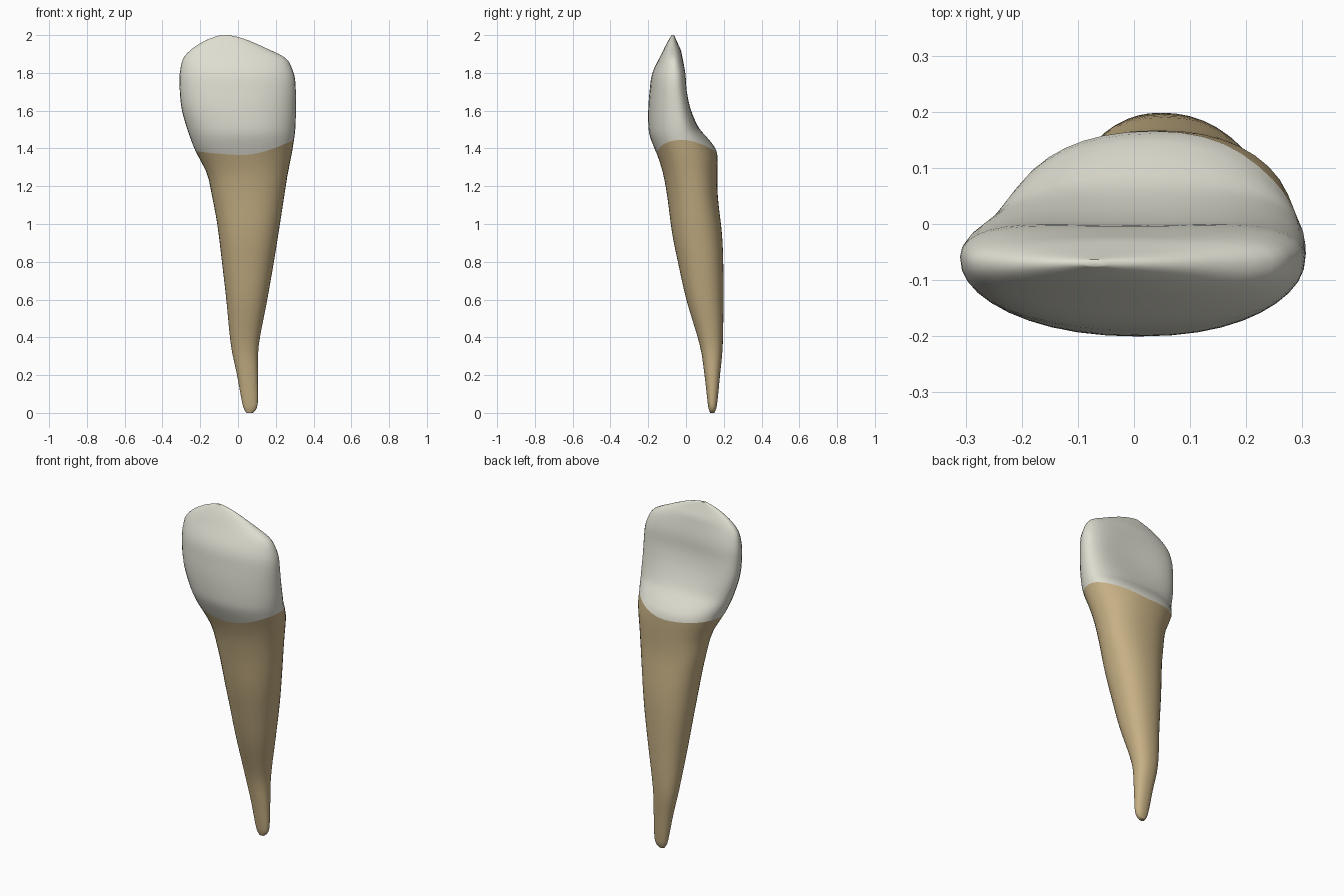
import bpy
from math import sin, cos, pi, copysign

default = bpy.data.objects.get("Cube")
if default:
    bpy.data.objects.remove(default, do_unlink=True)

SEGMENTS = 40
NECK = 1.365  # lowest height of the line between crown and root

# height, right edge, left edge
WIDTHS = [
    (0, .045, .078), (.02, .032, .097), (.06, .021, .105), (.2, -.005, .106),
    (.35, -.036, .109), (.6, -.062, .155), (.8, -.085, .19), (1, -.11, .222),
    (1.15, -.138, .245), (1.27, -.165, .264), (1.38, -.222, .286),
    (1.5, -.268, .303), (1.62, -.3, .306), (1.76, -.31, .303),
    (1.82, -.305, .287), (1.88, -.288, .25), (1.93, -.24, .15),
    (1.97, -.175, .06), (1.99, -.125, 0), (2, -.09, -.05),
]
# height, front, ridge (widest line), back
DEPTHS = [
    (0, .127, .138, .15), (.03, .118, .138, .162), (.2, .098, .138, .18),
    (.35, .075, .135, .194), (.6, .002, .1, .198), (.8, -.043, .08, .197),
    (.95, -.073, .06, .19), (1.15, -.1, .04, .168), (1.27, -.122, .02, .166),
    (1.36, -.15, 0, .166), (1.4, -.167, -.015, .156), (1.46, -.19, -.025, .11),
    (1.5, -.198, -.03, .078), (1.6, -.2, -.045, .05), (1.7, -.193, -.055, .032),
    (1.8, -.178, -.06, .018), (1.9, -.13, -.068, -.018),
    (1.96, -.1, -.07, -.045), (2, -.076, -.07, -.063),
]


def sample(table, z):
    """Smooth interpolation of a table at height z."""
    z = min(max(z, table[0][0]), table[-1][0])
    i = max(k for k in range(len(table) - 1) if table[k][0] <= z)
    a, b = table[i], table[i + 1]
    before, after = table[max(i - 1, 0)], table[min(i + 2, len(table) - 1)]
    h = b[0] - a[0]
    t = (z - a[0]) / h
    result = []
    for k in range(1, len(a)):
        m0 = (b[k] - before[k]) / (b[0] - before[0]) * h
        m1 = (after[k] - a[k]) / (after[0] - a[0]) * h
        blend = t * t * (3 - 2 * t)
        result.append(a[k] + (b[k] - a[k]) * blend
                      + m0 * t * (1 - t) ** 2 - m1 * t * t * (1 - t))
    return result


def point(level, angle):
    c, s = cos(angle), sin(angle)
    # Rings near the neck rise at the sides
    rise = (.08 if c > 0 else .02) * abs(c) ** 1.5
    z = level + rise * max(0, 1 - abs(level - NECK) / .2)
    right, left = sample(WIDTHS, z)
    front, ridge, back = sample(DEPTHS, z)
    x = (right + left) / 2 + (left - right) / 2 * copysign(abs(c) ** .9, c)
    bulge = abs(s) ** .9
    if s < 0:
        y = ridge + (front - ridge) * bulge
    else:
        # Shallow hollow in the back of the crown
        hollow = 0
        if 1.48 < z < 1.92:
            hollow = .03 * sin(pi * (z - 1.48) / .44)
        y = ridge + (back - ridge) * bulge - hollow * s ** 4
    return x, y, z


def material(name, color):
    mat = bpy.data.materials.new(name)
    mat.use_nodes = True
    mat.diffuse_color = color
    shader = mat.node_tree.nodes["Principled BSDF"]
    shader.inputs["Base Color"].default_value = color
    shader.inputs["Roughness"].default_value = .6
    return mat


def loft(name, levels, mat, cap_bottom, cap_top):
    verts = [point(z, 2 * pi * k / SEGMENTS) for z in levels for k in range(SEGMENTS)]
    faces = []
    for r in range(len(levels) - 1):
        for k in range(SEGMENTS):
            n = (k + 1) % SEGMENTS
            low, high = r * SEGMENTS, (r + 1) * SEGMENTS
            faces.append((low + k, low + n, high + n, high + k))
    if cap_bottom:
        faces.append(tuple(reversed(range(SEGMENTS))))
    if cap_top:
        faces.append(tuple(range(len(verts) - SEGMENTS, len(verts))))
    mesh = bpy.data.meshes.new(name)
    mesh.from_pydata(verts, [], faces)
    mesh.materials.append(mat)
    obj = bpy.data.objects.new(name, mesh)
    bpy.context.collection.objects.link(obj)
    bpy.ops.object.select_all(action="DESELECT")
    obj.select_set(True)
    bpy.context.view_layer.objects.active = obj
    bpy.ops.object.shade_smooth_by_angle(angle=pi / 3)
    return obj


def spread(start, end, count):
    return [start + (end - start) * i / count for i in range(count + 1)]


enamel = material("ivory_enamel", (.74, .73, .64, 1))
dentine = material("tan_root", (.56, .43, .23, 1))

# Root, with closer rings at the rounded tip
loft("root", spread(0, .08, 6)[:-1] + spread(.08, NECK, 28), dentine, True, False)

# Crown, with closer rings towards the biting edge
crown_levels = spread(NECK, 1.84, 20)[:-1] + [
    2 - .16 * (1 - t) ** 2 for t in spread(0, 1, 14)]
loft("crown", crown_levels, enamel, False, True)
